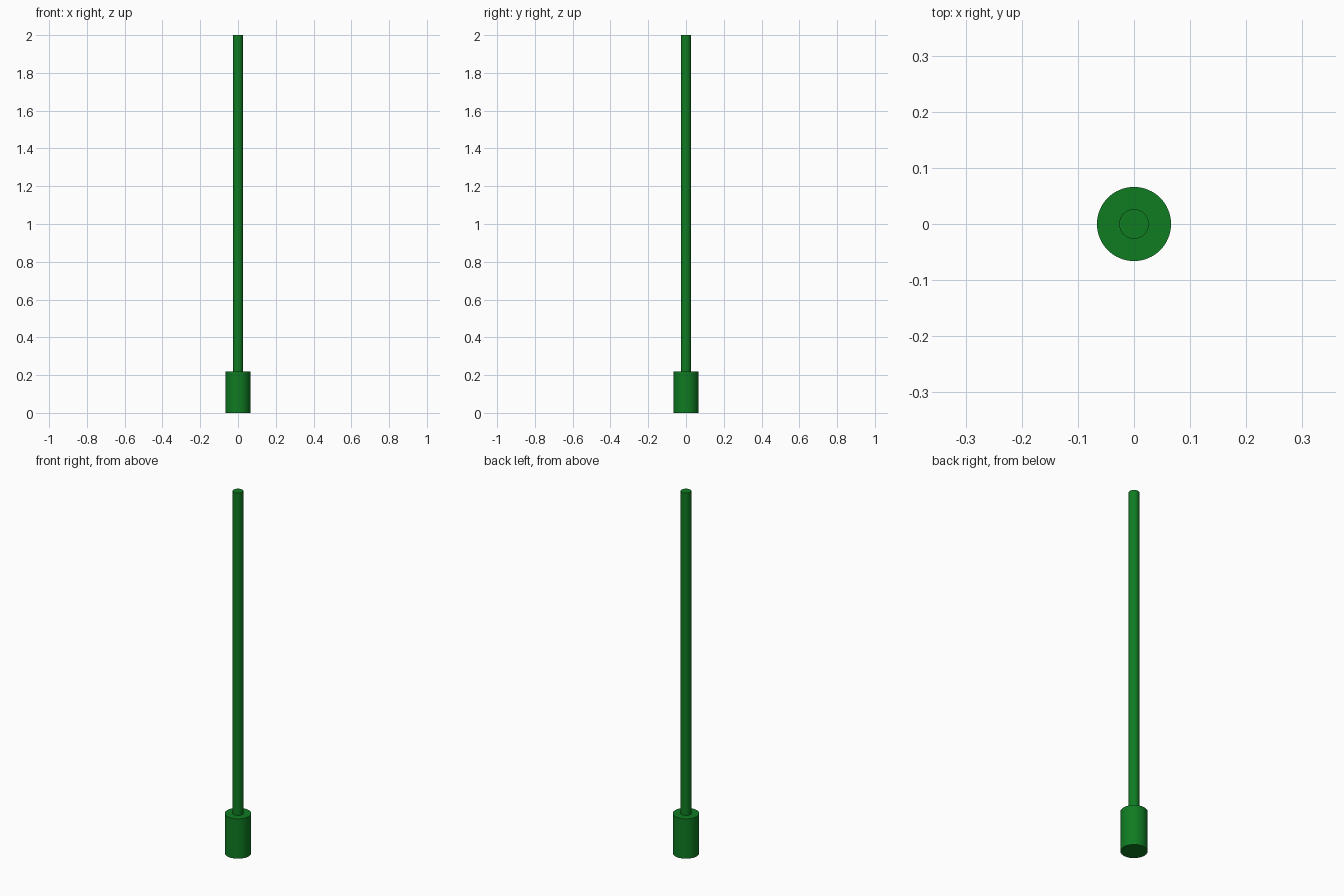
import bpy
import math

if "Cube" in bpy.data.objects:
    bpy.data.objects.remove(bpy.data.objects["Cube"])

green = bpy.data.materials.new("green")
green.diffuse_color = (0.005, 0.2, 0.016, 1.0)
green.use_nodes = True
green.node_tree.nodes["Principled BSDF"].inputs["Base Color"].default_value = green.diffuse_color


def cylinder(name, radius, z_bottom, z_top):
    """Upright smooth cylinder spanning two heights."""
    bpy.ops.mesh.primitive_cylinder_add(
        vertices=64, radius=radius, depth=z_top - z_bottom,
        location=(0, 0, (z_bottom + z_top) / 2))
    obj = bpy.context.object
    obj.name = name
    obj.data.materials.append(green)
    bpy.ops.object.shade_smooth_by_angle(angle=math.radians(30))
    return obj


# Wide base sleeve
cylinder("base", 0.066, 0.0, 0.22)

# Long slender rod standing on the base
cylinder("rod", 0.0265, 0.22, 2.0)
